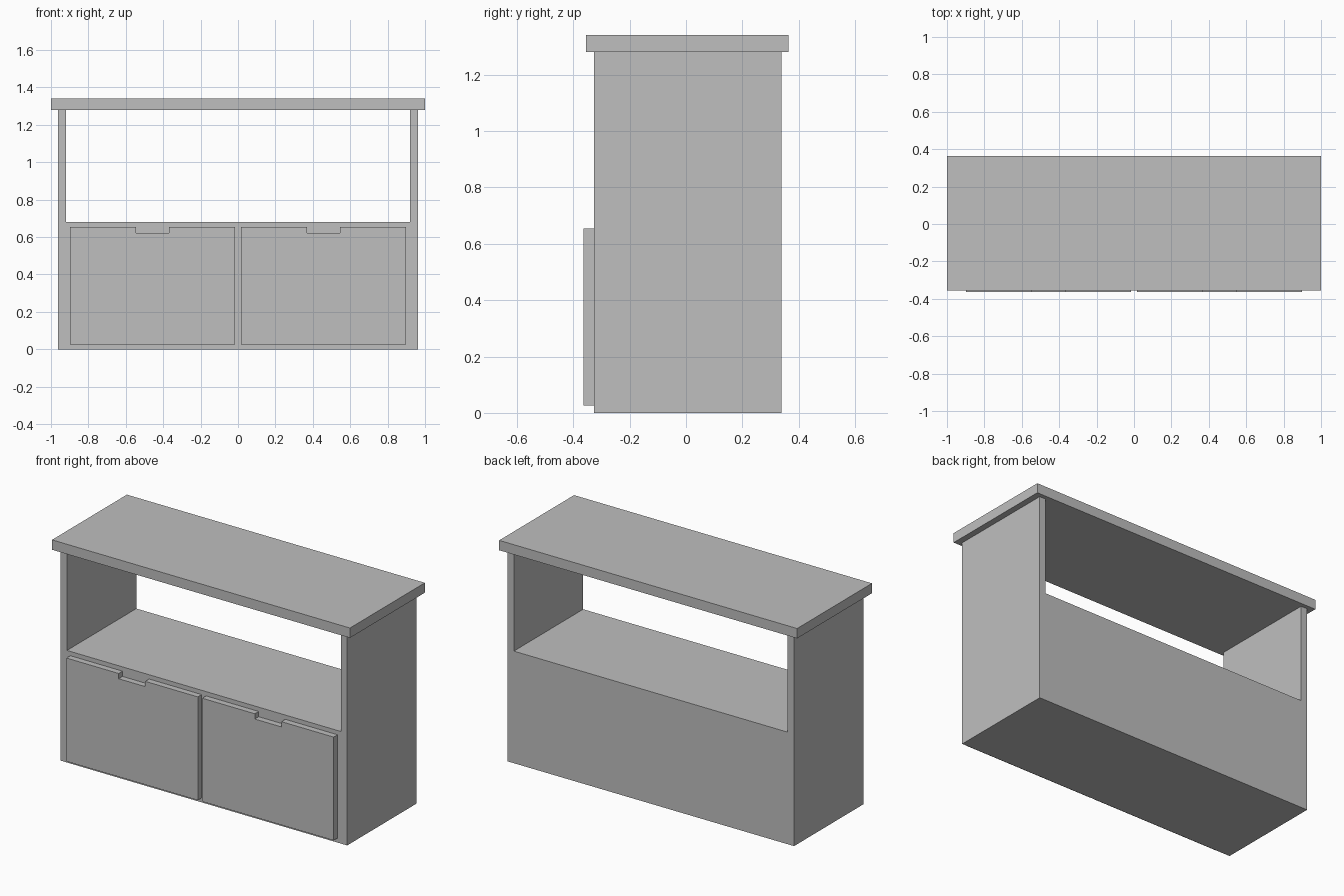
import bpy
import bmesh
from mathutils import Vector

if "Cube" in bpy.data.objects:
    bpy.data.objects.remove(bpy.data.objects["Cube"], do_unlink=True)

# One plain grey finish
GREY = (0.52, 0.52, 0.52, 1)
finish = bpy.data.materials.new("light_grey")
finish.use_nodes = True
finish.diffuse_color = GREY
finish.node_tree.nodes["Principled BSDF"].inputs["Base Color"].default_value = GREY


def extruded_panel(name, outline, front, back):
    """Extrude an x-z outline from y = front to y = back."""
    bm = bmesh.new()
    face = bm.faces.new([bm.verts.new((x, front, z)) for x, z in outline])
    result = bmesh.ops.extrude_face_region(bm, geom=[face])
    moved = [v for v in result["geom"] if isinstance(v, bmesh.types.BMVert)]
    bmesh.ops.translate(bm, verts=moved, vec=Vector((0, back - front, 0)))
    bmesh.ops.recalc_face_normals(bm, faces=bm.faces)
    mesh = bpy.data.meshes.new(name)
    bm.to_mesh(mesh)
    bm.free()
    mesh.materials.append(finish)
    obj = bpy.data.objects.new(name, mesh)
    bpy.context.collection.objects.link(obj)
    return obj


def mirrored(half):
    """Complete a right-half outline across x = 0."""
    return half + [(-x, z) for x, z in reversed(half)]


BODY_FRONT, BODY_BACK = -0.327, 0.338
BODY_TOP = 1.28

# Cabinet body: solid lower box with two side walls around the open shelf
extruded_panel("cabinet_body", mirrored([
    (0.962, 0), (0.962, BODY_TOP), (0.919, BODY_TOP), (0.919, 0.68)]),
    BODY_FRONT, BODY_BACK)

# Overhanging worktop
extruded_panel("worktop", mirrored([(1, BODY_TOP), (1, 1.34)]), -0.355, 0.363)

# Doors with a finger notch in the top edge
door = [(0.015, 0.027), (0.897, 0.027), (0.897, 0.654), (0.546, 0.654),
        (0.546, 0.622), (0.368, 0.622), (0.368, 0.654), (0.015, 0.654)]
for name, side in (("left_door", 1), ("right_door", -1)):
    extruded_panel(name, [(side * x, z) for x, z in door], -0.364, BODY_FRONT)
